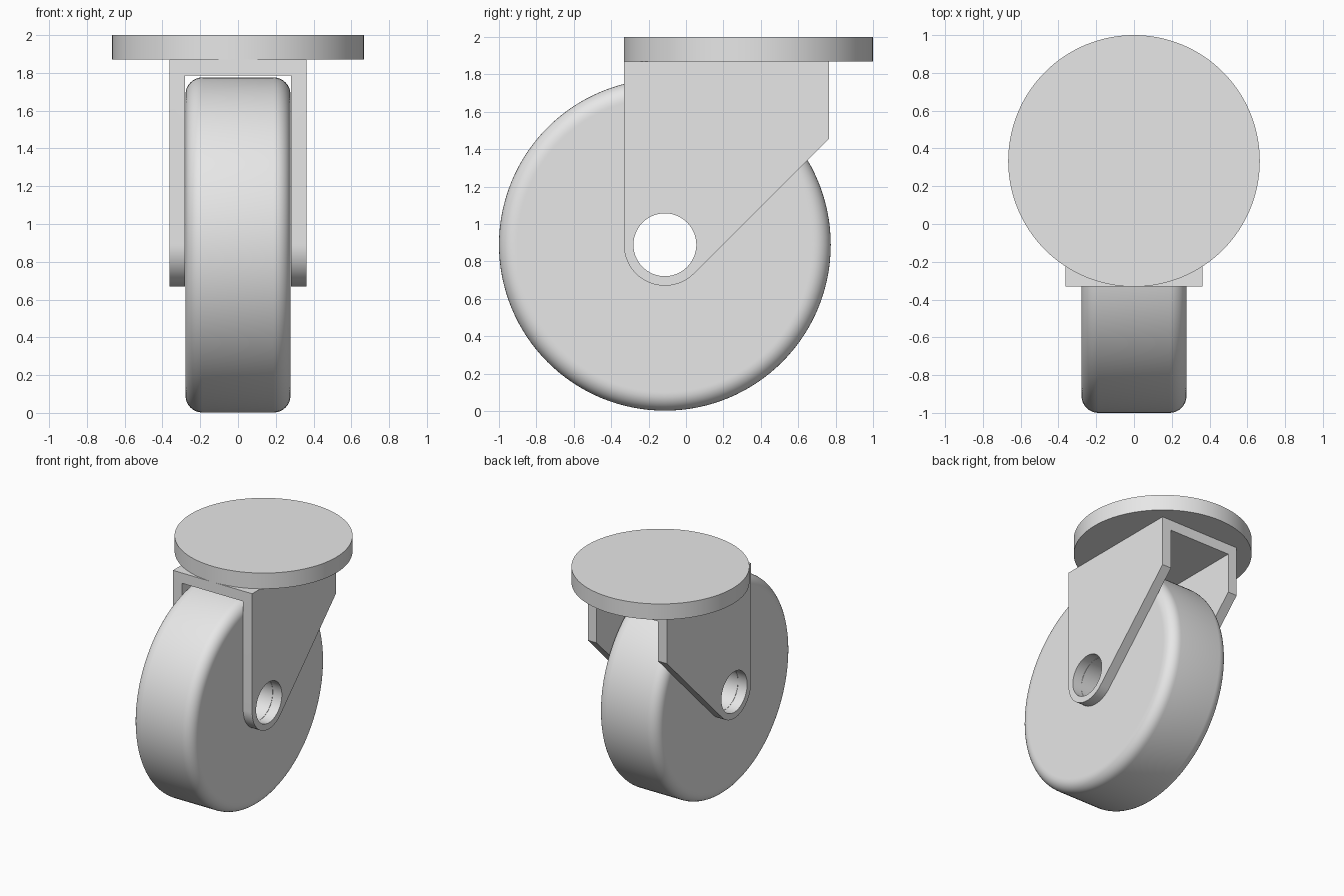
import bpy, bmesh
from math import sin, cos, pi, radians
from mathutils import Vector, Matrix

if "Cube" in bpy.data.objects:
    bpy.data.objects.remove(bpy.data.objects["Cube"])

AXLE_Y, AXLE_Z = -0.113, 0.889
WHEEL_R, WHEEL_HALF, FILLET, BORE = 0.887, 0.278, 0.09, 0.168
AXLE = Vector((0, AXLE_Y, AXLE_Z))

grey = bpy.data.materials.new("light_grey")
grey.use_nodes = True
colour = (0.8, 0.8, 0.8, 1)
grey.diffuse_color = colour
grey.node_tree.nodes["Principled BSDF"].inputs["Base Color"].default_value = colour


def make_object(name, bm):
    bmesh.ops.recalc_face_normals(bm, faces=bm.faces)
    mesh = bpy.data.meshes.new(name)
    bm.to_mesh(mesh)
    bm.free()
    mesh.materials.append(grey)
    obj = bpy.data.objects.new(name, mesh)
    bpy.context.collection.objects.link(obj)
    return obj


def activate(obj):
    bpy.ops.object.select_all(action='DESELECT')
    obj.select_set(True)
    bpy.context.view_layer.objects.active = obj


def smooth(obj):
    activate(obj)
    bpy.ops.object.shade_smooth_by_angle(angle=radians(30))


def cylinder(name, radius, depth, matrix, segments=96):
    bm = bmesh.new()
    bmesh.ops.create_cone(bm, cap_ends=True, segments=segments, radius1=radius,
                          radius2=radius, depth=depth, matrix=matrix)
    return make_object(name, bm)


def cut(obj, cutter):
    cutter.hide_render = True
    mod = obj.modifiers.new("cut", 'BOOLEAN')
    mod.operation = 'DIFFERENCE'
    mod.solver = 'EXACT'
    mod.object = cutter
    activate(obj)
    bpy.ops.object.modifier_apply(modifier=mod.name)
    bpy.data.objects.remove(cutter)


# Wheel: rounded section with a centre bore, spun around the axle
half = [(WHEEL_HALF, BORE), (WHEEL_HALF, WHEEL_R - FILLET - 0.01)]
for i in range(9):
    a = pi / 2 * i / 8
    half.append((WHEEL_HALF - FILLET + FILLET * cos(a),
                 WHEEL_R - FILLET + FILLET * sin(a)))
section = half + [(-x, r) for x, r in reversed(half)]
bm = bmesh.new()
verts = [bm.verts.new((x, AXLE_Y, AXLE_Z + r)) for x, r in section]
edges = [bm.edges.new((v, verts[i - 1])) for i, v in enumerate(verts)]
bmesh.ops.spin(bm, geom=verts + edges, cent=AXLE, axis=(1, 0, 0),
               angle=2 * pi, steps=128, use_merge=True)
bmesh.ops.remove_doubles(bm, verts=bm.verts, dist=1e-5)
smooth(make_object("wheel", bm))

# Fork: side profile with a rounded foot, extruded across the full width
FORK_HALF, INNER_HALF, FOOT_R = 0.362, 0.28, 0.219
FRONT, BACK, TOP, ROOF = AXLE_Y - FOOT_R, 0.765, 1.87, 1.785
profile = [(BACK, TOP), (FRONT, TOP)]
for i in range(33):
    a = pi + 0.75 * pi * i / 32
    profile.append((AXLE_Y + FOOT_R * cos(a), AXLE_Z + FOOT_R * sin(a)))
foot_y, foot_z = profile[-1]
profile.append((BACK, foot_z + BACK - foot_y))
bm = bmesh.new()
face = bm.faces.new([bm.verts.new((-FORK_HALF, y, z)) for y, z in profile])
ext = bmesh.ops.extrude_face_region(bm, geom=[face])
bmesh.ops.translate(bm, vec=(2 * FORK_HALF, 0, 0),
                    verts=[g for g in ext["geom"] if isinstance(g, bmesh.types.BMVert)])
fork = make_object("fork", bm)

# Channel between the legs, open to the front, back and below
bm = bmesh.new()
bmesh.ops.create_cube(bm, size=1, matrix=Matrix.Translation((0, 0.2, ROOF - 1))
                      @ Matrix.Diagonal((2 * INNER_HALF, 3, 2, 1)))
cut(fork, make_object("channel_cutter", bm))

# Axle hole through both legs
cut(fork, cylinder("hole_cutter", BORE, 2,
                   Matrix.Translation(AXLE) @ Matrix.Rotation(pi / 2, 4, 'Y'), 128))
smooth(fork)

# Round mounting plate
PLATE_R = 0.666
smooth(cylinder("mounting_plate", PLATE_R, 2 - TOP,
                Matrix.Translation((0, 1 - PLATE_R, (2 + TOP) / 2)), 128))
